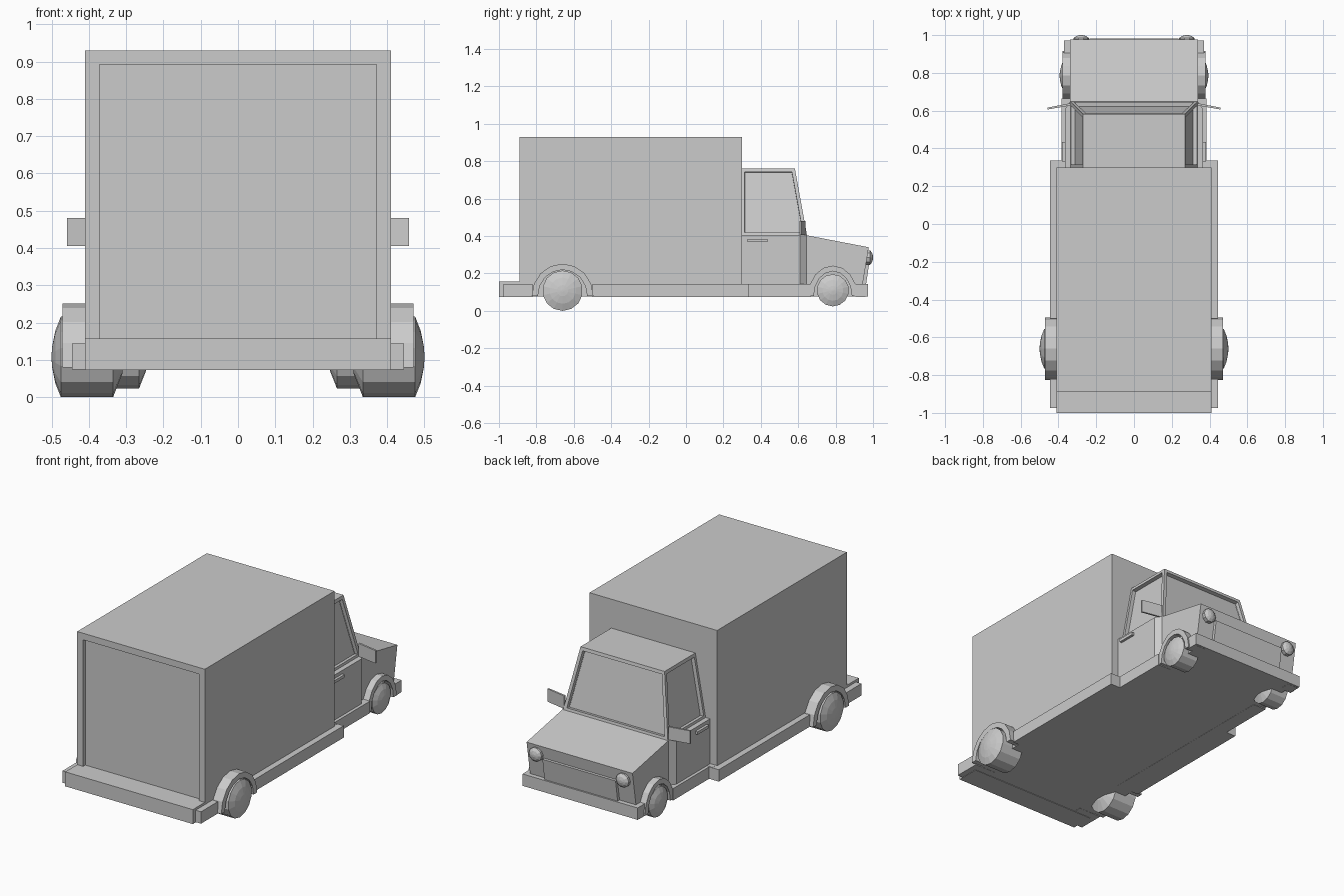
import bpy, bmesh, math

if "Cube" in bpy.data.objects:
    bpy.data.objects.remove(bpy.data.objects["Cube"])


def finish(name, bm):
    bmesh.ops.recalc_face_normals(bm, faces=bm.faces)
    me = bpy.data.meshes.new(name)
    bm.to_mesh(me)
    bm.free()
    ob = bpy.data.objects.new(name, me)
    bpy.context.collection.objects.link(ob)
    return ob


def loft(name, rings, inset=None):
    """Bridge equal-length closed rings, cap both ends, optionally inset side faces."""
    bm = bmesh.new()
    vs = [[bm.verts.new(p) for p in r] for r in rings]
    n = len(rings[0])
    sides = []
    for a, b in zip(vs, vs[1:]):
        for i in range(n):
            j = (i + 1) % n
            sides.append(bm.faces.new((a[i], a[j], b[j], b[i])))
    bm.faces.new(vs[0])
    bm.faces.new(vs[-1])
    bmesh.ops.recalc_face_normals(bm, faces=bm.faces)
    if inset:
        ids, thick, depth = inset
        for i in ids:
            bmesh.ops.inset_region(bm, faces=[sides[i]], thickness=thick, use_even_offset=True)
            bmesh.ops.inset_region(bm, faces=[sides[i]], thickness=0.0005, depth=-depth)
    return finish(name, bm)


def rect(x0, x1, y0, y1, z):
    return [(x0, y0, z), (x1, y0, z), (x1, y1, z), (x0, y1, z)]


def box(name, x0, x1, y0, y1, z0, z1, inset=None):
    return loft(name, [rect(x0, x1, y0, y1, z0), rect(x0, x1, y0, y1, z1)], inset)


def side_profile(name, pts, x0, x1):
    return loft(name, [[(x, y, z) for y, z in pts] for x in (x0, x1)])


def lathe_x(name, s, y, z, prof, n=14):
    return loft(name, [[(s * x, y + r * math.cos(2 * math.pi * i / n + math.pi / 2),
                         z + r * math.sin(2 * math.pi * i / n + math.pi / 2))
                        for i in range(n)] for x, r in prof])


def arch(name, s, y, z, ro, ri, ho, hi, x0, x1, n=8):
    ang = [math.pi * i / n for i in range(n + 1)]
    pts = [(y + ro * math.cos(a), z + ho * math.sin(a)) for a in ang]
    pts += [(y + ri * math.cos(a), z + hi * math.sin(a)) for a in reversed(ang)]
    return side_profile(name, pts, s * x0, s * x1)


# Cargo body with recessed rear door
box("cargo_box", -.41, .41, -.89, .30, .10, .93, ([0], .038, .02))

# Chassis and bumpers
box("chassis_rear", -.405, .405, -.90, .33, .076, .145)
box("chassis_front", -.335, .335, .32, .95, .076, .145)
box("rear_bumper", -.41, .41, -1.0, -.865, .073, .157)
box("front_bumper", -.37, .37, .90, .972, .076, .145)

# Lower cab and bonnet
cab = [(-.365, .29), (.365, .29), (.365, .61), (.34, .645), (-.34, .645), (-.365, .61)]
loft("cab_lower", [[(x, y, z) for x, y in cab] for z in (.10, .405)])
side_profile("bonnet", [(.64, .10), (.64, .405), (.977, .34), (.945, .145), (.94, .10)], -.34, .34)

# Greenhouse with recessed windows
loft("cab_upper", [rect(-.337, .337, .295, .648, .40), rect(-.27, .27, .295, .582, .762)],
     ([1, 2, 3], .019, .022))

# Grille panel between the lights
side_profile("grille", [(.945, .145), (.965, .27), (.982, .27), (.963, .145)], -.235, .235)

for s, side in ((1, "right"), (-1, "left")):
    # Side skirts, broken at the wheels
    for part, w, y0, y1 in (("rear", .445, -.975, -.82), ("middle", .445, -.50, .335),
                            ("cab", .383, .33, .665), ("nose", .37, .905, .96)):
        xs = sorted((s * .30, s * w))
        box(f"skirt_{part}_{side}", *xs, y0, y1, .075, .144)
    # Wheels
    lathe_x(f"rear_wheel_{side}", s, -.66, .108,
            [(.31, .045), (.335, .108), (.475, .108), (.490, .070), (.498, .030), (.50, .006)])
    lathe_x(f"front_wheel_{side}", s, .785, .110,
            [(.245, .035), (.265, .086), (.372, .086), (.385, .056), (.392, .024), (.394, .005)])
    # Wheel arches
    arch(f"rear_arch_{side}", s, -.66, .08, .165, .132, .172, .140, .39, .47)
    arch(f"front_arch_{side}", s, .785, .08, .132, .102, .162, .132, .32, .378)
    # Door handle
    box(f"door_handle_{side}", *sorted((s * .355, s * .38)), .33, .435, .368, .385)
    # Wing mirror
    quad = [(.335, .628), (.335, .640), (.458, .616), (.458, .606)]
    loft(f"wing_mirror_{side}", [[(s * x, y, z) for x, y in quad] for z in (.405, .48)])
    # Headlight
    n = 10
    loft(f"headlight_{side}", [[(s * .28 + r * math.cos(2 * math.pi * i / n), y,
                                 .285 + r * math.sin(2 * math.pi * i / n)) for i in range(n)]
                               for y, r in ((.955, .041), (.984, .041), (.995, .026), (1.0, .008))])
